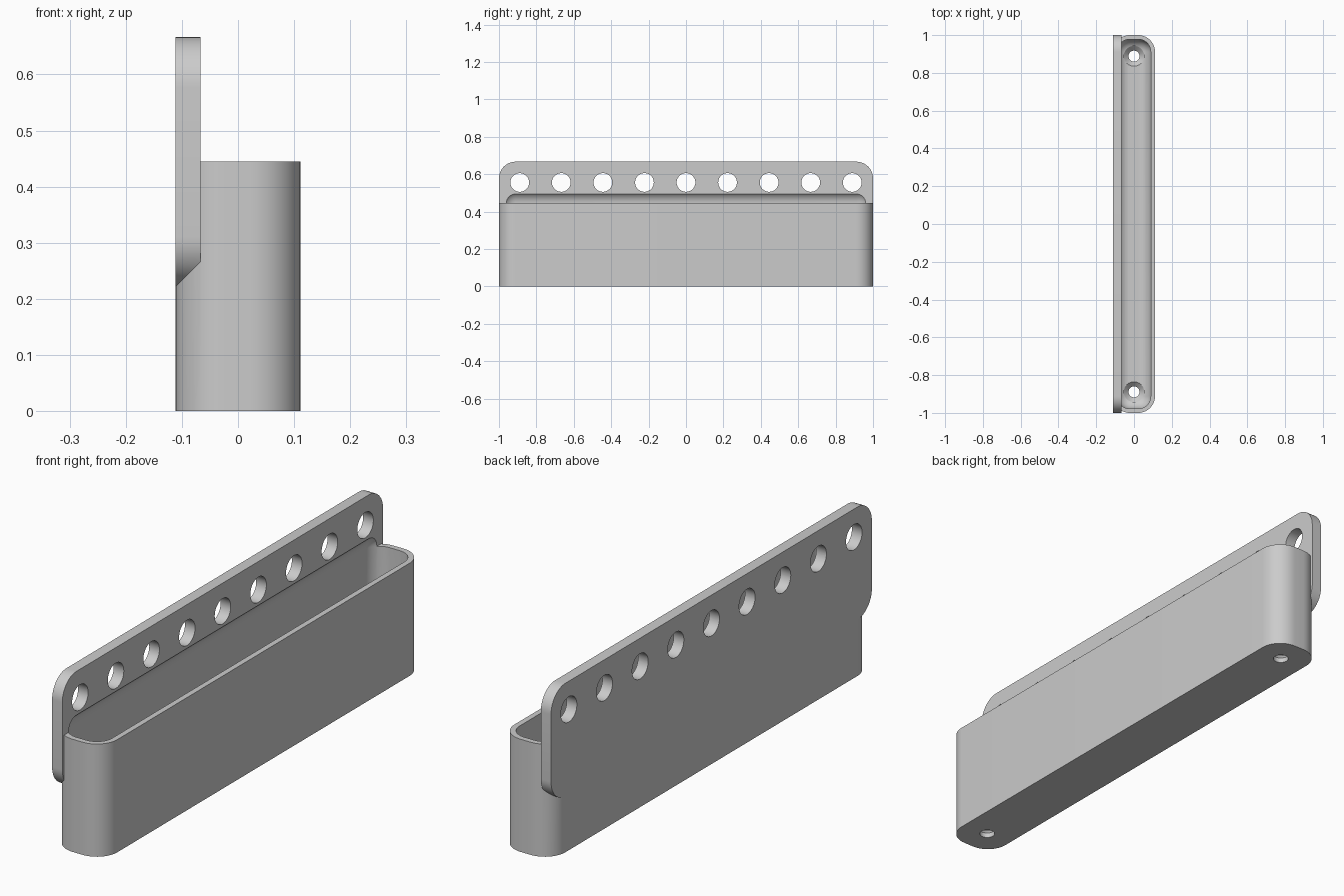
import bpy, bmesh, math
from mathutils import Matrix, Vector

cube = bpy.data.objects.get("Cube")
if cube:
    bpy.data.objects.remove(cube, do_unlink=True)

grey = bpy.data.materials.new("plain grey")
grey.use_nodes = True
colour = (0.6, 0.6, 0.6, 1)
grey.diffuse_color = colour
grey.node_tree.nodes["Principled BSDF"].inputs["Base Color"].default_value = colour

WALL = 1 / 45          # wall thickness
SIDE = 5 * WALL        # half depth of the tray
RIM = 20 * WALL        # rim height
ROUND = 4 * WALL       # outer corner radius


def make_object(name, bm):
    bmesh.ops.recalc_face_normals(bm, faces=bm.faces[:])
    mesh = bpy.data.meshes.new(name)
    bm.to_mesh(mesh)
    bm.free()
    mesh.materials.append(grey)
    obj = bpy.data.objects.new(name, mesh)
    bpy.context.collection.objects.link(obj)
    return obj


def rounded_box(name, low, high, radius, axis=None):
    """Box with rounded edges; with an axis, only the edges along it."""
    low, high = Vector(low), Vector(high)
    bm = bmesh.new()
    bmesh.ops.create_cube(bm, size=1)
    for v in bm.verts:
        v.co = Vector([(a + b) / 2 + c * (b - a) for a, b, c in zip(low, high, v.co)])
    edges = [e for e in bm.edges if axis is None
             or abs(e.verts[0].co[axis] - e.verts[1].co[axis]) > 0.001]
    bmesh.ops.bevel(bm, geom=edges, offset=radius, segments=12,
                    profile=0.5, affect='EDGES')
    return make_object(name, bm)


def turned(name, profile, place):
    """Solid of revolution about z from (radius, height) points."""
    bm = bmesh.new()
    verts = [bm.verts.new((r, 0, z)) for r, z in profile]
    edges = [bm.edges.new(pair) for pair in zip(verts, verts[1:])]
    bmesh.ops.spin(bm, geom=verts + edges, cent=(0, 0, 0), axis=(0, 0, 1),
                   angle=2 * math.pi, steps=48)
    bmesh.ops.remove_doubles(bm, verts=bm.verts[:], dist=0.00001)
    bm.transform(place)
    return make_object(name, bm)


def combine(target, other, operation):
    """Apply a boolean and discard the helper."""
    mod = target.modifiers.new("join", 'BOOLEAN')
    mod.operation, mod.solver, mod.object = operation, 'EXACT', other
    bpy.ops.object.select_all(action='DESELECT')
    bpy.context.view_layer.objects.active = target
    target.select_set(True)
    bpy.ops.object.modifier_apply(modifier=mod.name)
    bpy.data.objects.remove(other, do_unlink=True)


# Outer tray block and the taller back plate, fused together
tray = rounded_box("wall_tray", (-SIDE, -1, 0), (SIDE, 1, RIM), ROUND, axis=2)
plate = rounded_box("back_plate", (-SIDE, -1, RIM / 2),
                    (-SIDE + 2 * WALL, 1, RIM * 1.5), ROUND, axis=0)
combine(tray, plate, 'UNION')

# Hollow with rounded floor, scooping slightly into the plate
inner = SIDE - WALL
end = 1 - WALL
hollow = rounded_box("hollow", (-inner, -end, 2 * WALL),
                     (inner, end, RIM + 3 * WALL), 3 * WALL)
combine(tray, hollow, 'DIFFERENCE')

# Row of round holes through the plate
for i in range(-4, 5):
    place = Matrix.Translation((-SIDE, i * 10 * WALL, RIM * 1.25)) @ Matrix.Rotation(math.pi / 2, 4, 'Y')
    hole = turned("plate_hole", [(0, -0.1), (0.05, -0.1), (0.05, 0.1), (0, 0.1)], place)
    combine(tray, hole, 'DIFFERENCE')

# Countersunk screw holes in the floor
sink = [(0, -0.02), (0.029, -0.02), (0.029, 0.02), (0.054, 0.045), (0.054, 0.1), (0, 0.1)]
for side in (-1, 1):
    screw = turned("screw_hole", sink, Matrix.Translation((0, side * 40 * WALL, 0)))
    combine(tray, screw, 'DIFFERENCE')

bpy.ops.object.select_all(action='DESELECT')
bpy.context.view_layer.objects.active = tray
tray.select_set(True)
bpy.ops.object.shade_smooth_by_angle(angle=math.radians(30))
